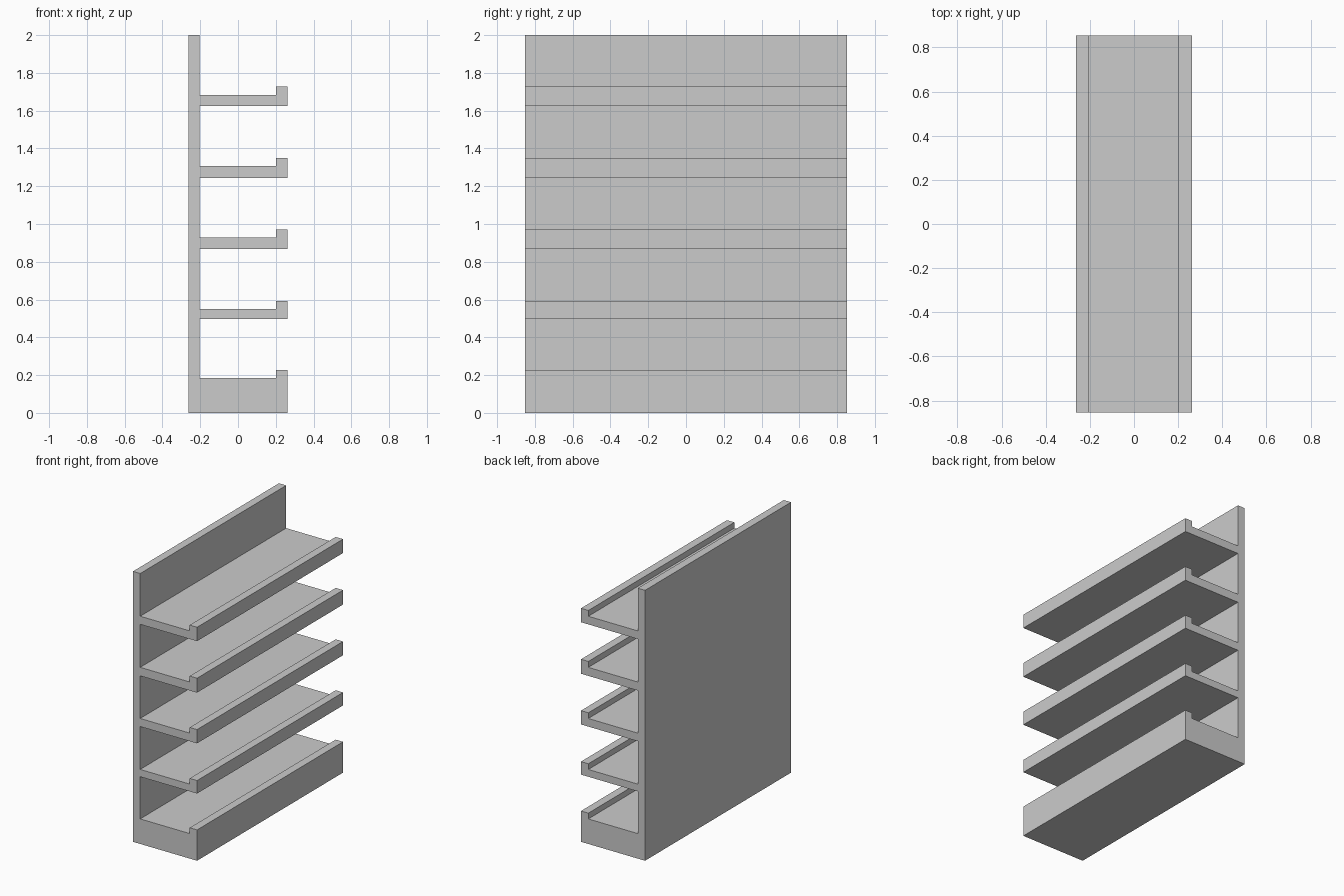
import bpy
import bmesh

if "Cube" in bpy.data.objects:
    bpy.data.objects.remove(bpy.data.objects["Cube"])

HALF_DEPTH = 0.853             # half length along y
BACK, PANEL = -0.262, -0.203   # rear and front faces of the back panel
LIP, FRONT = 0.202, 0.262      # inner and outer faces of the shelf lips
HEIGHT = 2.0

# Shelves from bottom to top: underside, tray surface, lip top
SHELVES = [
    (0.0, 0.185, 0.228),
    (0.497, 0.551, 0.593),
    (0.868, 0.928, 0.970),
    (1.243, 1.306, 1.350),
    (1.624, 1.684, 1.727),
]

# Side profile: rear edge, then each shelf with its raised lip, then panel top
profile = [(BACK, HEIGHT), (BACK, 0.0)]
for i, (under, tray, lip_top) in enumerate(SHELVES):
    if i > 0:
        profile.append((PANEL, under))
    profile += [(FRONT, under), (FRONT, lip_top), (LIP, lip_top),
                (LIP, tray), (PANEL, tray)]
profile.append((PANEL, HEIGHT))

# Extrude the profile along y into one solid
bm = bmesh.new()
face = bm.faces.new([bm.verts.new((x, -HALF_DEPTH, z)) for x, z in profile])
result = bmesh.ops.extrude_face_region(bm, geom=[face], use_keep_orig=True)
new_verts = [g for g in result["geom"] if isinstance(g, bmesh.types.BMVert)]
bmesh.ops.translate(bm, verts=new_verts, vec=(0, 2 * HALF_DEPTH, 0))
bmesh.ops.recalc_face_normals(bm, faces=bm.faces)

mesh = bpy.data.meshes.new("shelf_rack")
bm.to_mesh(mesh)
bm.free()
bpy.context.collection.objects.link(bpy.data.objects.new("shelf_rack", mesh))
